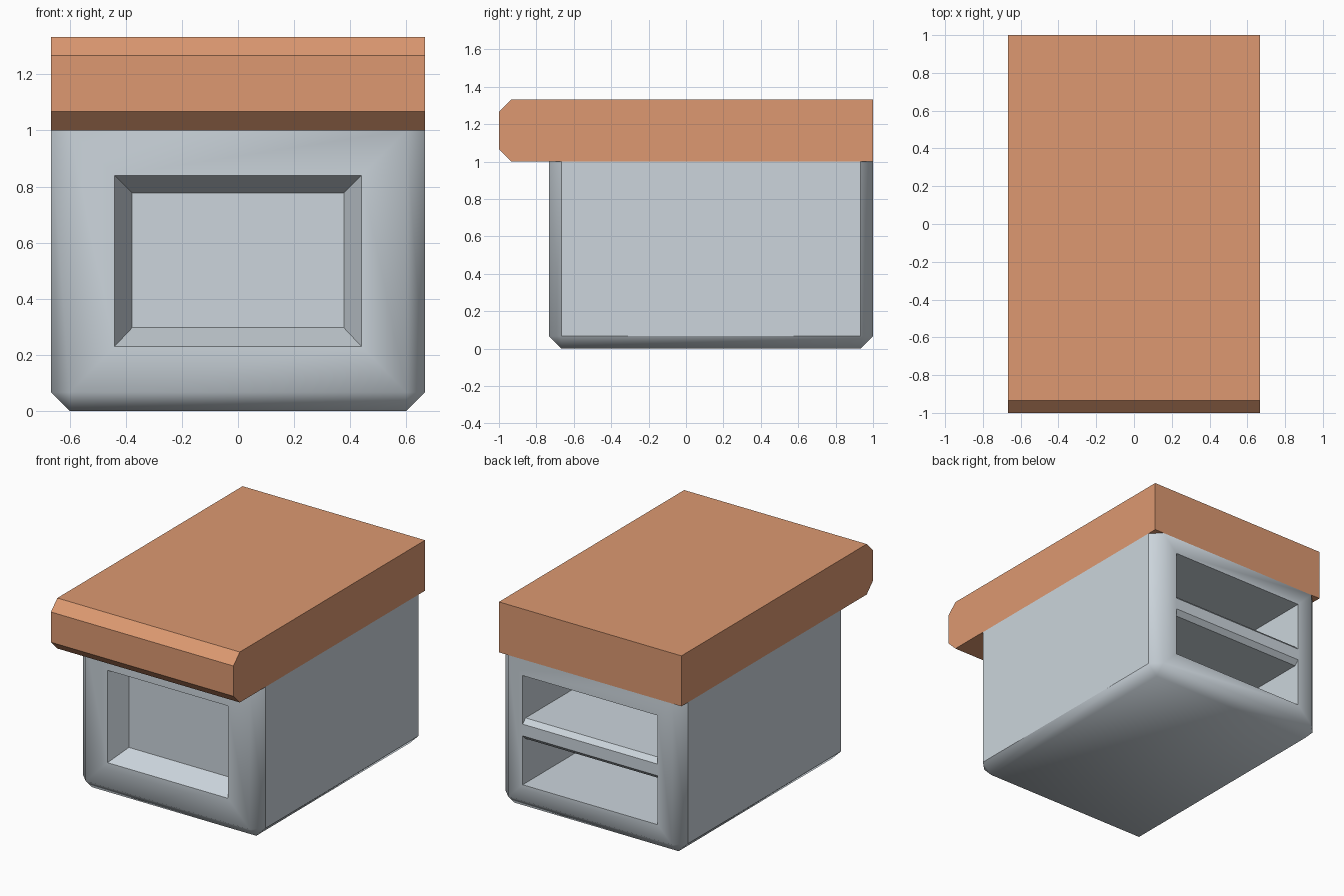
import bpy, bmesh
from mathutils import Vector

if "Cube" in bpy.data.objects:
    bpy.data.objects.remove(bpy.data.objects["Cube"])


def material(name, rgb):
    m = bpy.data.materials.new(name)
    lin = [((c / 255 + 0.055) / 1.055) ** 2.4 for c in rgb]
    m.diffuse_color = (*lin, 1)
    m.use_nodes = True
    m.node_tree.nodes["Principled BSDF"].inputs["Base Color"].default_value = m.diffuse_color
    return m


wood = material("warm wood", (221, 153, 113))
metal = material("pale metal", (204, 213, 220))
C = 1 / 15  # chamfer size


def box(lo, hi):
    bm = bmesh.new()
    bmesh.ops.create_cube(bm, size=1)
    lo, hi = Vector(lo), Vector(hi)
    for v in bm.verts:
        v.co = Vector([lo[i] + (v.co[i] + 0.5) * (hi[i] - lo[i]) for i in range(3)])
    return bm


def chamfer(bm, rule, size):
    edges = [e for e in bm.edges if rule(*[v.co for v in e.verts])]
    bmesh.ops.bevel(bm, geom=edges, offset=size, segments=1, affect='EDGES', profile=0.5)
    bm.normal_update()


def recess(bm, direction, steps):
    """Cut stepped rectangular loops (half width, z low, z high, y) into an end face."""
    face = max((f for f in bm.faces if f.normal.y * direction > 0.99),
               key=lambda f: f.calc_area())
    for hw, z0, z1, y in steps:
        bmesh.ops.inset_individual(bm, faces=[face], thickness=0.01)
        mid = face.calc_center_median()
        for v in face.verts:
            v.co = Vector((hw if v.co.x > mid.x else -hw, y, z1 if v.co.z > mid.z else z0))


def finish(bm, name, mat):
    bmesh.ops.recalc_face_normals(bm, faces=bm.faces)
    mesh = bpy.data.meshes.new(name)
    bm.to_mesh(mesh)
    bm.free()
    mesh.materials.append(mat)
    ob = bpy.data.objects.new(name, mesh)
    bpy.context.collection.objects.link(ob)
    return ob


# countertop with chamfered front edges
bm = box((-2 / 3, -1, 1), (2 / 3, 1, 4 / 3))
chamfer(bm, lambda a, b: a.y < -0.99 and b.y < -0.99 and abs(a.z - b.z) < 0.01, C)
finish(bm, "countertop", wood)

# cabinet body: every edge softened except around the top
bm = box((-2 / 3, -11 / 15, 0), (2 / 3, 1, 1))
chamfer(bm, lambda a, b: not (a.z > 0.99 and b.z > 0.99), C)
# front panel with sloped border
recess(bm, -1, [(0.44, 0.23, 0.84, -0.733), (0.377, 0.297, 0.777, -0.6)])
# open storage space at the back
recess(bm, 1, [(0.493, 0.172, 0.893, 1), (0.493, 0.172, 0.893, -0.533)])
body = finish(bm, "cabinet_body", metal)
bpy.context.view_layer.objects.active = body
body.select_set(True)
bpy.ops.object.shade_smooth_by_angle(angle=0.9)
# side panels stay flat
for p in body.data.polygons:
    if abs(p.normal.x) > 0.99:
        p.use_smooth = False

# shelf dividing the storage space
bm = box((-0.493, -0.533, 0.465), (0.493, 1, 0.602))
chamfer(bm, lambda a, b: a.y > 0.99 and b.y > 0.99 and abs(a.z - b.z) < 0.01, 0.03)
finish(bm, "shelf", metal)
